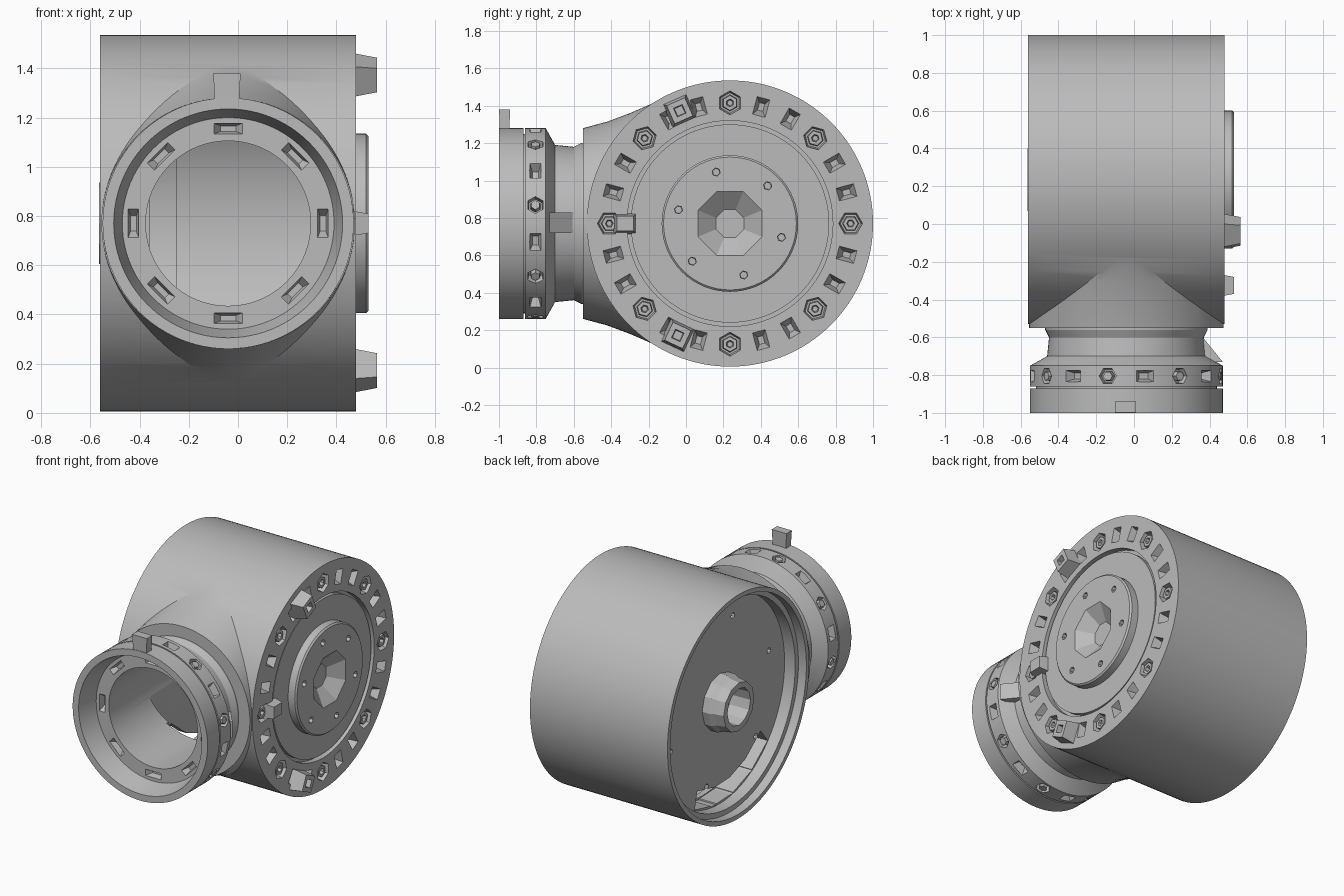
import bpy, bmesh
from math import pi, radians, cos, sin, sqrt
from mathutils import Matrix, Vector

old = bpy.data.objects.get("Cube")
if old:
    bpy.data.objects.remove(old, do_unlink=True)

grey = bpy.data.materials.new("cast grey")
grey.use_nodes = True
colour = (0.5, 0.5, 0.5, 1)
grey.diffuse_color = colour
grey.node_tree.nodes["Principled BSDF"].inputs["Base Color"].default_value = colour

BODY = Vector((0, 0.235, 0.77))    # main barrel axis runs along x
NECK = Vector((-0.04, 0, 0.77))    # side port axis runs along y
T, R = Matrix.Translation, Matrix.Rotation


def finish(name, bm):
    bmesh.ops.remove_doubles(bm, verts=bm.verts, dist=1e-5)
    bmesh.ops.recalc_face_normals(bm, faces=bm.faces)
    mesh = bpy.data.meshes.new(name)
    bm.to_mesh(mesh)
    bm.free()
    mesh.materials.append(grey)
    obj = bpy.data.objects.new(name, mesh)
    bpy.context.collection.objects.link(obj)
    return obj


def skin(bm, rings, closed):
    n = len(rings[0])
    pairs = list(zip(rings, rings[1:]))
    if closed:
        pairs.append((rings[-1], rings[0]))
    else:
        bm.faces.new(rings[0])
        bm.faces.new(rings[-1])
    for a, b in pairs:
        for i in range(n):
            j = (i + 1) % n
            bm.faces.new((a[i], a[j], b[j], b[i]))


def lathe(name, axis, profile, n=96, closed=False):
    """Revolve (axial, radius) points; open profiles get flat caps."""
    bm = bmesh.new()
    rings = []
    for p, r in profile:
        ring = []
        for i in range(n):
            c, s = r * cos(2 * pi * i / n), r * sin(2 * pi * i / n)
            co = BODY + Vector((p, c, s)) if axis == "X" else NECK + Vector((c, p, s))
            ring.append(bm.verts.new(co))
        rings.append(ring)
    skin(bm, rings, closed)
    return finish(name, bm)


def frusta(name, places, sides, r1, r2, depth, sx=1, sy=1):
    """One mesh of tapered prisms, one at each matrix."""
    bm = bmesh.new()
    shape = Matrix.Diagonal((sx, sy, 1, 1)) @ R(pi / sides, 4, "Z")
    for m in places:
        bmesh.ops.create_cone(bm, cap_ends=True, segments=sides, radius1=r1,
                              radius2=r2, depth=depth, matrix=m @ shape)
    return finish(name, bm)


def face_spots(x, r, angles):
    return [T(BODY) @ R(radians(a), 4, "X") @ T((x, 0, r)) @ R(pi / 2, 4, "Y") for a in angles]


def rim_spots(y, r, angles):
    return [T(NECK) @ R(radians(a), 4, "Y") @ T((0, y, r)) for a in angles]


def combine(obj, tool, op):
    tool.hide_render = True
    mod = obj.modifiers.new(op, "BOOLEAN")
    mod.operation, mod.object, mod.solver = op, tool, "EXACT"
    bpy.context.view_layer.objects.active = obj
    bpy.ops.object.modifier_apply(modifier=mod.name)
    bpy.data.objects.remove(tool, do_unlink=True)


def cut(obj, tool):
    combine(obj, tool, "DIFFERENCE")


# Barrel with a collar blending into the side port
housing = lathe("housing", "X", [(-0.56, 0.765), (0.48, 0.765)], 128)
bm = bmesh.new()
rings = []
for y, rz in [(-0.55, 0.51), (-0.42, 0.545), (-0.3, 0.59), (-0.18, 0.642), (0, 0.66)]:
    rings.append([bm.verts.new(NECK + Vector((0.515 * cos(t), y, rz * sin(t))))
                  for t in [2 * pi * i / 96 for i in range(96)]])
skin(bm, rings, False)
combine(housing, finish("collar", bm), "UNION")
combine(housing, lathe("port", "Y", [
    (-1, 0.51), (-0.87, 0.51), (-0.87, 0.48), (-0.86, 0.48), (-0.86, 0.51),
    (-0.75, 0.51), (-0.7, 0.42), (-0.6, 0.41), (-0.56, 0.43), (-0.3, 0.43)]), "UNION")

# Stepped recess on one end, grooved cover and boss on the other
cut(housing, lathe("recess_cut", "X", [
    (-0.7, 0.735), (-0.5, 0.735), (-0.5, 0.7), (-0.42, 0.7)]))
cut(housing, lathe("cover_cut", "X", [
    (0.44, 0.53), (0.44, 0.55), (0.6, 0.55), (0.6, 0.36), (0.47, 0.36), (0.47, 0.53)], closed=True))
combine(housing, lathe("boss", "X", [(0.42, 0.365), (0.52, 0.365), (0.53, 0.355)], 64), "UNION")

# Hollow inside and port bore
cut(housing, lathe("cavity_cut", "X", [
    (-0.36, 0.68), (-0.25, 0.68), (-0.25, 0.7), (0.34, 0.7)]))
cut(housing, lathe("bore_cut", "Y", [
    (-1.1, 0.465), (-1, 0.465), (-0.86, 0.43), (-0.86, 0.335), (0, 0.335)]))

# Pockets around the end face, every third one holding a bolt
eighths = [45 * i for i in range(8)]
pocket_angles = [a + d for a in eighths for d in (15, 30)]
cut(housing, frusta("face_pockets", face_spots(0.48, 0.645, pocket_angles),
                    4, 0.04, 0.15, 0.14, 0.72, 0.52))
cut(housing, frusta("bolt_pockets", face_spots(0.47, 0.645, eighths), 6, 0.055, 0.07, 0.09))
face_bolts = frusta("face_bolts", face_spots(0.445, 0.645, eighths), 6, 0.045, 0.04, 0.05)
cut(face_bolts, frusta("socket_cut", face_spots(0.46, 0.645, eighths), 6, 0.015, 0.024, 0.05))

# Centre dish and small screw holes
sixths = [60 * i + 15 for i in range(6)]
cut(housing, frusta("dish_cut", face_spots(0.53, 0, [0]), 8, 0.08, 0.29, 0.16))
cut(housing, frusta("boss_holes", face_spots(0.53, 0.285, sixths), 6, 0.02, 0.025, 0.08))
cut(housing, frusta("floor_holes", face_spots(-0.43, 0.55, sixths), 8, 0.02, 0.02, 0.08))

# Cable opening in the recess floor
for a in (142, 160, 178, 193):
    cut(housing, frusta("notch_cut", face_spots(-0.39, 0.625, [a]),
                        4, sqrt(2), sqrt(2), 0.2, 0.06, 0.12))

# Hollow hub in the recess
cut(housing, frusta("hub_hole", face_spots(-0.39, 0, [0]), 12, 0.12, 0.12, 0.2))
lathe("hub", "X", [(-0.415, 0.19), (-0.47, 0.19), (-0.5, 0.175), (-0.565, 0.165),
                   (-0.565, 0.125), (-0.415, 0.12)], 12, closed=True)

# Pockets and bolts around the port flange
outer = [22.5 * i + 11.25 for i in range(16)]
cut(housing, frusta("flange_pockets", rim_spots(-0.805, 0.5, outer[::2]),
                    4, 0.035, 0.085, 0.08, 1.0, 0.65))
cut(housing, frusta("flange_bolt_pockets", rim_spots(-0.805, 0.5, outer[1::2]),
                    6, 0.04, 0.05, 0.07))
frusta("flange_bolts", rim_spots(-0.805, 0.485, outer[1::2]), 6, 0.032, 0.025, 0.05)
inner = [m @ R(pi / 2, 4, "X") for m in rim_spots(-0.86, 0.385, eighths)]
cut(housing, frusta("inner_pockets", inner, 4, 0.03, 0.08, 0.08, 1.5, 0.55))

# Raised lugs on the end face
for name, angle in (("upper_lug", 24), ("lower_lug", 155)):
    lug = frusta(name, face_spots(0.505, 0.66, [angle]), 4, 0.1, 0.075, 0.12)
    cut(lug, frusta("lug_socket", face_spots(0.56, 0.66, [angle]), 4, 0.03, 0.04, 0.06))
frusta("front_lug", face_spots(0.48, 0.56, [90]), 4, 0.1, 0.07, 0.1, 0.9, 0.8)

# Locating tab on top of the port
frusta("locating_tab", [T((-0.045, -0.97, 1.31))], 4, 0.065, 0.075, 0.14, 1.05, 0.55)

# Gusset beside the port neck
bm = bmesh.new()
ends = [[bm.verts.new((x, y, z)) for x, y in ((0.34, -0.57), (0.47, -0.73), (0.34, -0.73))]
        for z in (0.72, 0.83)]
skin(bm, ends, False)
finish("neck_gusset", bm)

# Smooth the round surfaces while keeping edges sharp
bpy.ops.object.select_all(action="DESELECT")
for name in ("housing",):
    bpy.data.objects[name].select_set(True)
    bpy.context.view_layer.objects.active = bpy.data.objects[name]
bpy.ops.object.shade_smooth_by_angle(angle=radians(25))
